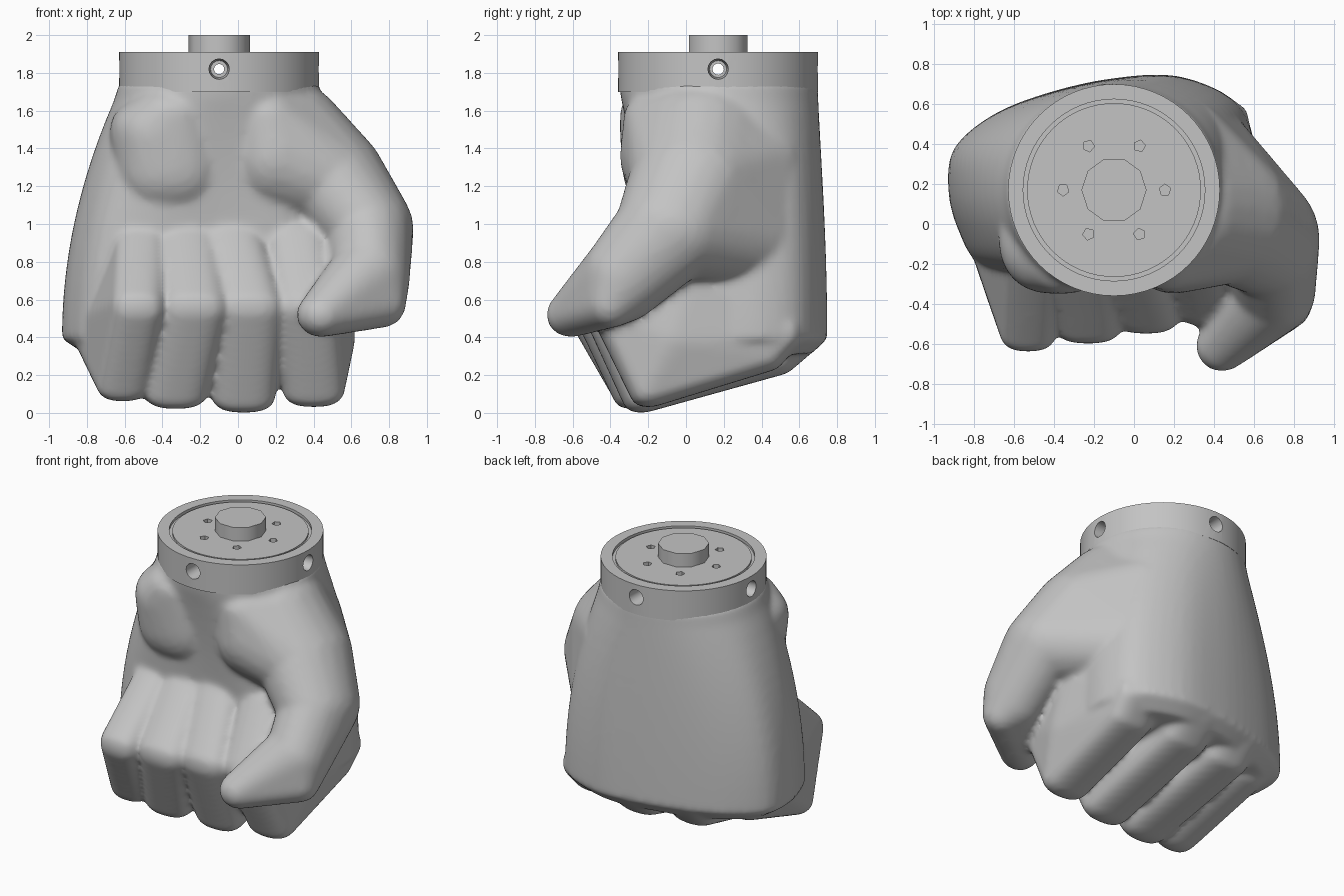
import bpy, bmesh, math
from mathutils import Vector, Matrix

cube = bpy.data.objects.get("Cube")
if cube:
    bpy.data.objects.remove(cube, do_unlink=True)

grey = bpy.data.materials.new("plain_grey")
grey.use_nodes = True
grey.diffuse_color = (0.55, 0.55, 0.55, 1)
grey.node_tree.nodes["Principled BSDF"].inputs["Base Color"].default_value = (0.55, 0.55, 0.55, 1)

WRIST = Vector((-0.1, 0.17, 0))
CUFF_R = 0.53


def make_object(name, bm):
    bmesh.ops.recalc_face_normals(bm, faces=bm.faces[:])
    mesh = bpy.data.meshes.new(name)
    bm.to_mesh(mesh)
    bm.free()
    mesh.materials.append(grey)
    obj = bpy.data.objects.new(name, mesh)
    bpy.context.collection.objects.link(obj)
    return obj


def activate(obj):
    bpy.ops.object.select_all(action='DESELECT')
    obj.select_set(True)
    bpy.context.view_layer.objects.active = obj


def circle(radius, z, count=64):
    return [WRIST + Vector((radius * math.cos(a), radius * math.sin(a), z))
            for a in (2 * math.pi * i / count for i in range(count))]


def loft(bm, rings):
    """Closed skin over a stack of equal-length rings."""
    rows = [[bm.verts.new(p) for p in ring] for ring in rings]
    n = len(rows[0])
    for low, high in zip(rows, rows[1:]):
        for i in range(n):
            bm.faces.new((low[i], low[(i + 1) % n], high[(i + 1) % n], high[i]))
    bm.faces.new(rows[0])
    bm.faces.new(rows[-1])


def smooth_ring(points, steps=4):
    """Closed spline through the control points."""
    out, n = [], len(points)
    for i in range(n):
        a, b, c, d = (Vector(points[(i + k) % n]) for k in (-1, 0, 1, 2))
        for s in range(steps):
            t = s / steps
            out.append(0.5 * (2 * b + (c - a) * t + (2 * a - 5 * b + 4 * c - d) * t * t
                              + (3 * b - a - 3 * c + d) * t ** 3))
    return out


def blob_hull(bm, blobs, power=1.0):
    """Convex skin around rounded blobs, each (centre, radii)."""
    part = bmesh.new()
    count = 260
    for centre, radii in blobs:
        for i in range(count):
            h = 1 - 2 * (i + 0.5) / count
            r, a = math.sqrt(1 - h * h), i * math.pi * (3 - math.sqrt(5))
            unit = (r * math.cos(a), r * math.sin(a), h)
            part.verts.new([c + math.copysign(abs(u) ** power, u) * s
                            for c, u, s in zip(centre, unit, radii)])
    bmesh.ops.convex_hull(part, input=part.verts[:])
    loose = [v for v in part.verts if not v.link_faces]
    bmesh.ops.delete(part, geom=loose, context='VERTS')
    bmesh.ops.recalc_face_normals(part, faces=part.faces[:])
    temp = bpy.data.meshes.new("temp")
    part.to_mesh(temp)
    part.free()
    bm.from_mesh(temp)
    bpy.data.meshes.remove(temp)


hand = bmesh.new()

# Back of the hand: round wrist widening to the knuckle outline
outline = smooth_ring([
    (0.59, 0.17, 0), (0.6, 0.42, 0), (0.5, 0.62, 0), (0.22, 0.74, 0),
    (-0.1, 0.73, 0), (-0.42, 0.66, 0), (-0.7, 0.55, 0), (-0.9, 0.38, 0),
    (-0.93, 0.17, 0), (-0.88, -0.03, 0), (-0.77, -0.2, 0), (-0.5, -0.24, 0),
    (-0.1, -0.2, 0), (0.28, -0.2, 0), (0.48, -0.08, 0), (0.55, 0.05, 0)])
rings = []
for step in range(15):
    z = 1.75 - step * 0.097
    t = max(0, 1 - (max(z - 0.4, 0) / 1.32) ** 2)
    rings.append([c.lerp(Vector((p.x, p.y, z)), t)
                  for c, p in zip(circle(CUFF_R - 0.003, z), outline)])
rings.append([WRIST + (p - WRIST) * 0.85 + Vector((0, 0, 0.31)) for p in outline])
loft(hand, rings)

# Palm pad on the little-finger side
blob_hull(hand, [((-0.35, -0.05, 1.57), (0.23, 0.3, 0.17)),
                 ((-0.4, -0.05, 1.48), (0.28, 0.3, 0.2)),
                 ((-0.36, -0.07, 1.34), (0.3, 0.27, 0.3))], power=0.85)

# Thumb: pad, base, middle joint, bent tip
pad = ((0.2, -0.07, 1.36), (0.26, 0.28, 0.3))
pad_top = ((0.16, -0.04, 1.57), (0.22, 0.29, 0.16))
root = ((0.24, 0.08, 1.5), (0.32, 0.34, 0.26))
base = ((0.48, 0.04, 1.24), (0.3, 0.34, 0.28))
middle = ((0.69, -0.08, 0.97), (0.24, 0.3, 0.26))
joint = ((0.7, -0.33, 0.72), (0.21, 0.22, 0.24))
corner = ((0.76, -0.4, 0.58), (0.13, 0.13, 0.13))
tip = ((0.44, -0.61, 0.52), (0.13, 0.13, 0.12))
# Web joining the thumb to the side of the hand
web_high = ((0.27, 0.42, 1.32), (0.2, 0.2, 0.22))
web_low = ((0.38, 0.42, 0.92), (0.18, 0.18, 0.25))
for group in ([pad, pad_top, root, base], [base, middle], [middle, joint, corner],
              [joint, corner, tip], [root, base, web_high], [base, middle, web_high, web_low]):
    blob_hull(hand, group)

# Curled fingers, little to index: back edge, underside, lower bend, front bend, palm end
fingers = [
    (0.14, (-0.7, 0.4, 0.44), (-0.67, 0.3, 0.37), (-0.61, -0.31, 0.16), (-0.53, -0.54, 0.56), (-0.51, -0.15, 0.92)),
    (0.17, (-0.38, 0.54, 0.42), (-0.38, 0.44, 0.31), (-0.33, -0.29, 0.12), (-0.23, -0.5, 0.56), (-0.28, -0.15, 0.92)),
    (0.17, (0, 0.62, 0.42), (0, 0.48, 0.3), (0.03, -0.24, 0.1), (0.06, -0.45, 0.56), (-0.04, -0.15, 0.92)),
    (0.165, (0.41, 0.52, 0.43), (0.4, 0.42, 0.32), (0.4, -0.2, 0.13), (0.37, -0.41, 0.56), (0.31, -0.15, 0.91)),
]
# Extra fullness on the outer sides of the little and index fingers
sides = {0: [((-0.79, 0.14, 0.46), (0.1, 0.15, 0.1))],
         3: [((0.45, 0.04, 0.66), (0.16, 0.16, 0.16)),
             ((0.46, -0.05, 0.4), (0.16, 0.15, 0.12))]}
for index, (width, *joints) in enumerate(fingers):
    blobs = [(j, (width, 0.1, 0.1)) for j in joints]
    blob_hull(hand, blobs + sides.get(index, []), power=0.78)

# Blend the parts into one skin
fist = make_object("fist", hand)
remesh = fist.modifiers.new("blend", 'REMESH')
remesh.mode = 'VOXEL'
remesh.voxel_size = 0.02
remesh.use_smooth_shade = True
relax = fist.modifiers.new("relax", 'SMOOTH')
relax.factor = 0.5
relax.iterations = 8

# Wrist cuff with a thin groove around the end plate
bm = bmesh.new()
loft(bm, [circle(r, z) for r, z in (
    (CUFF_R, 1.7), (CUFF_R, 1.91), (0.455, 1.91), (0.455, 1.89),
    (0.435, 1.89), (0.435, 1.905))])
cuff = make_object("wrist_cuff", bm)


def cut(target, radius1, radius2, depth, matrix, sides):
    bm = bmesh.new()
    bmesh.ops.create_cone(bm, cap_ends=True, segments=sides, radius1=radius1,
                          radius2=radius2, depth=depth, matrix=matrix)
    cutter = make_object("cutter", bm)
    cutter.hide_render = True
    mod = target.modifiers.new("cut", 'BOOLEAN')
    mod.operation = 'DIFFERENCE'
    mod.solver = 'EXACT'
    mod.object = cutter
    activate(target)
    bpy.ops.object.modifier_apply(modifier=mod.name)
    bpy.data.objects.remove(cutter, do_unlink=True)


# Cross-drilled pin holes, then their flared mouths
turns = [Matrix.Translation(WRIST + Vector((0, 0, 1.82))) @ Matrix.Rotation(k * math.pi / 2, 4, 'Z')
         @ Matrix.Rotation(math.pi / 2, 4, 'Y') for k in range(4)]
for turn, radius in zip(turns, (0.03, 0.027)):
    cut(cuff, radius, radius, 1.3, turn, 16)
for turn in turns:
    cut(cuff, 0.045, 0.056, 0.14, turn @ Matrix.Translation((0, 0, CUFF_R - 0.05)), 16)

# Ring of small screw holes in the end plate
for k in range(6):
    spot = Matrix.Rotation(k * math.pi / 3, 4, 'Z') @ Matrix.Translation((0.255, 0, 1.9))
    cut(cuff, 0.03, 0.03, 0.06, Matrix.Translation(WRIST) @ spot, 5)

# Mounting post
bm = bmesh.new()
loft(bm, [circle(0.163, z, 10) for z in (1.88, 2.0)])
post = make_object("mounting_post", bm)

for obj in (cuff, post):
    activate(obj)
    bpy.ops.object.shade_smooth_by_angle(angle=math.radians(40))
